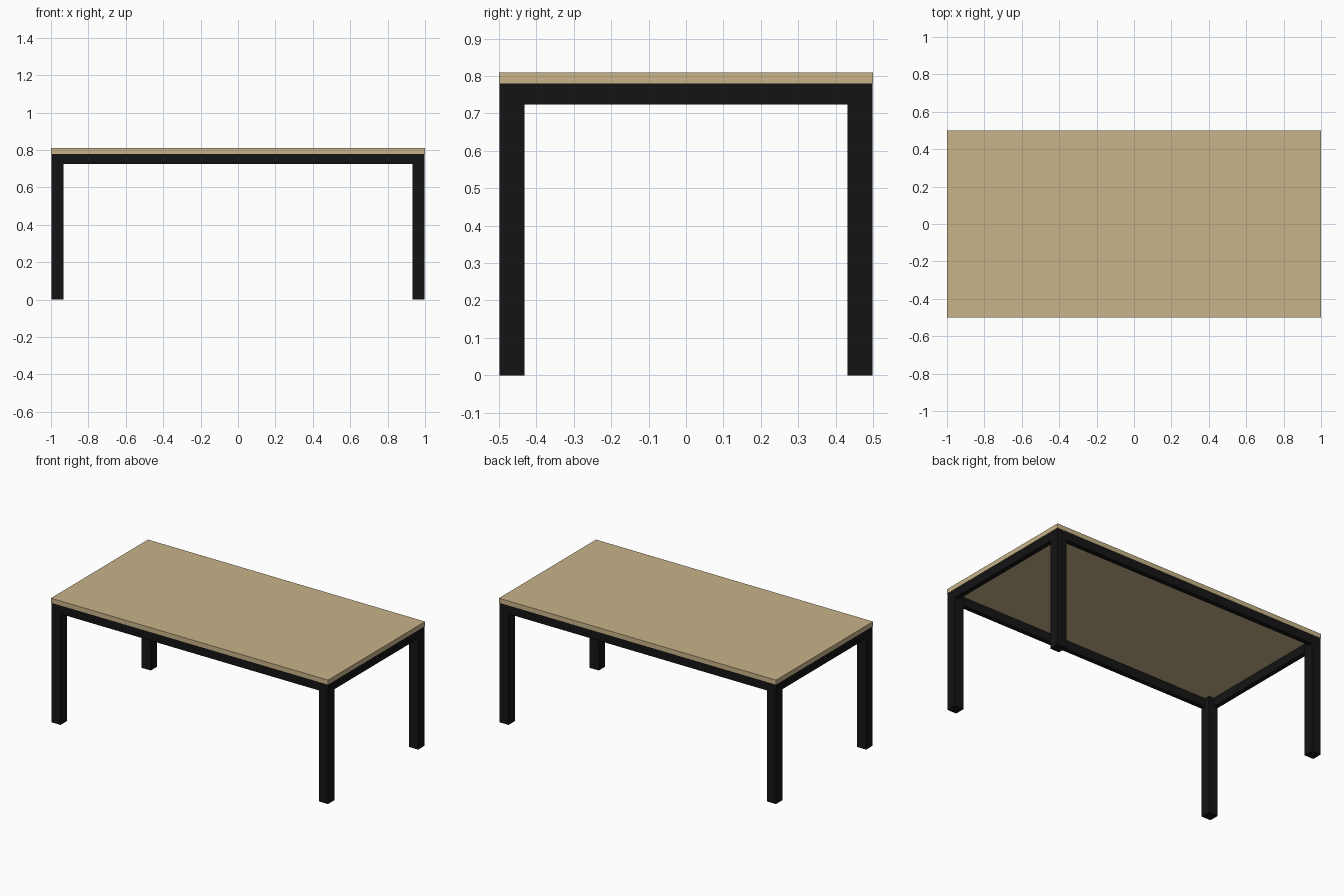
import bpy

if "Cube" in bpy.data.objects:
    bpy.data.objects.remove(bpy.data.objects["Cube"])


def material(name, rgb):
    m = bpy.data.materials.new(name)
    m.diffuse_color = (*rgb, 1)
    m.use_nodes = True
    m.node_tree.nodes["Principled BSDF"].inputs["Base Color"].default_value = m.diffuse_color
    return m


def box(name, lo, hi, mat):
    bpy.ops.mesh.primitive_cube_add(size=1, location=[(a + b) / 2 for a, b in zip(lo, hi)])
    ob = bpy.context.object
    ob.name = name
    ob.scale = [b - a for a, b in zip(lo, hi)]
    bpy.ops.object.transform_apply(location=False, rotation=False, scale=True)
    ob.data.materials.append(mat)
    return ob


wood = material("light_wood", (0.58, 0.45, 0.25))
black = material("black_metal", (0.007, 0.007, 0.007))

X, Y = 0.998, 0.498      # outer half size of the frame
LEG, RAIL = 0.066, 0.03  # leg width, rail thickness
Z0, Z1 = 0.724, 0.78     # rail bottom, underside of the top

# Table top
box("table_top", (-1, -0.5, Z1), (1, 0.5, 0.81), wood)

# Legs at the four corners
for sx, nx in ((-1, "left"), (1, "right")):
    for sy, ny in ((-1, "front"), (1, "back")):
        xs = sorted((sx * X, sx * (X - LEG)))
        ys = sorted((sy * Y, sy * (Y - LEG)))
        box(f"{ny}_{nx}_leg", (xs[0], ys[0], 0), (xs[1], ys[1], Z1), black)

# Long rails, flush with the outside of the legs
for s, n in ((-1, "front"), (1, "back")):
    ys = sorted((s * Y, s * (Y - RAIL)))
    box(f"{n}_rail", (-X + LEG, ys[0], Z0), (X - LEG, ys[1], Z1), black)

# Short rails
for s, n in ((-1, "left"), (1, "right")):
    xs = sorted((s * X, s * (X - RAIL)))
    box(f"{n}_rail", (xs[0], -Y + LEG, Z0), (xs[1], Y - LEG, Z1), black)
